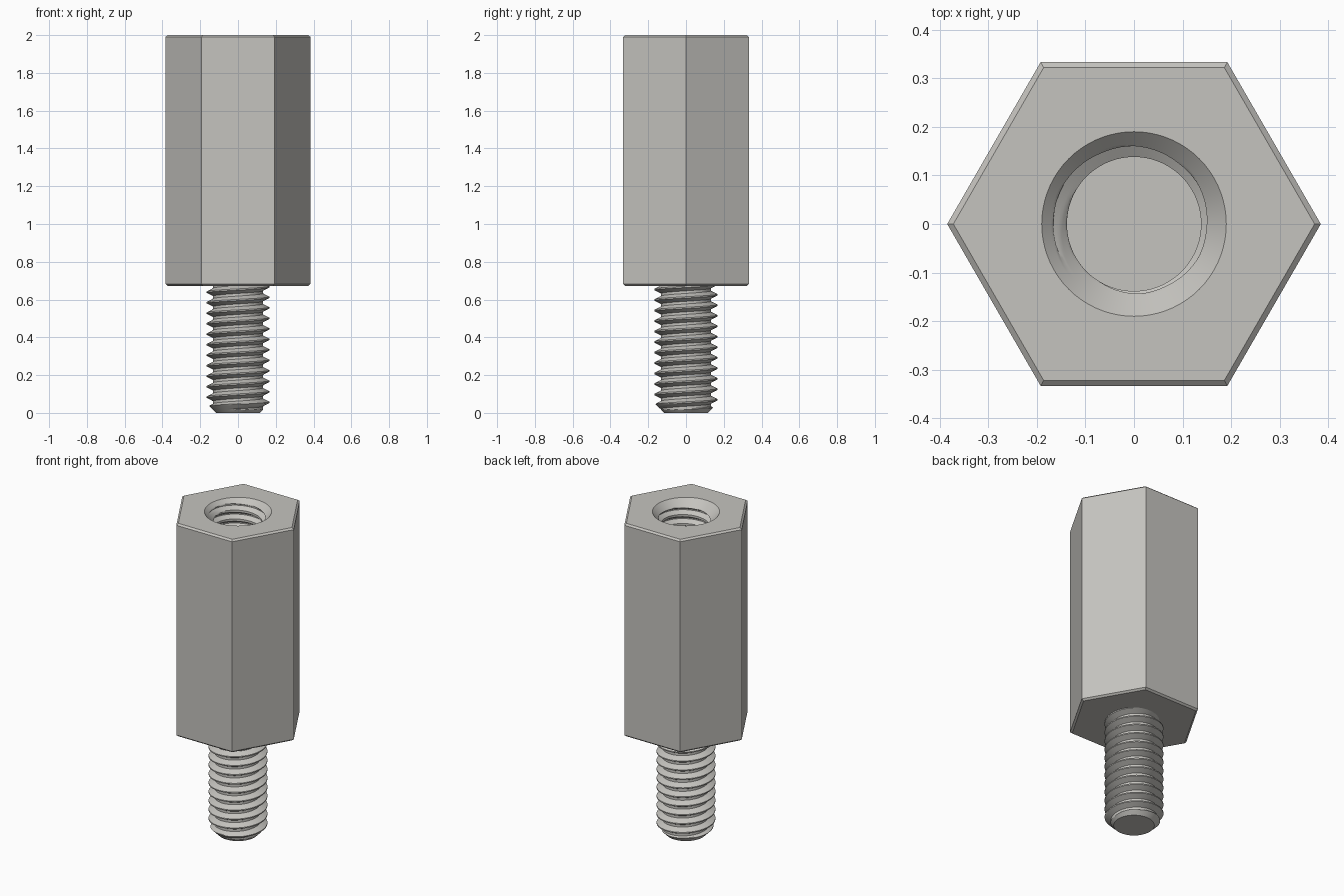
import bpy, bmesh
from math import pi, cos, tau, radians

cube = bpy.data.objects.get("Cube")
if cube:
    bpy.data.objects.remove(cube, do_unlink=True)

SEGMENTS = 72
STEPS = 16          # rows per thread turn
PITCH = 0.0556
MAJOR = 0.166
SHOULDER, TOP = 0.673, 2.0

steel = bpy.data.materials.new("light grey steel")
steel.use_nodes = True
colour = (0.56, 0.55, 0.52, 1)
steel.diffuse_color = colour
steel.node_tree.nodes["Principled BSDF"].inputs["Base Color"].default_value = colour


def circle(r, z):
    return lambda a: (r, z)


def hexagon(apothem, z):
    # polar outline with corners on the x axis
    return lambda a: (apothem / cos(a % (pi / 3) - pi / 6), z)


def thread(z0, z1, minor, limit):
    # rows that climb along a right-handed helix, trimmed at both ends
    def row(j):
        def point(a):
            z = min(max((j / STEPS + a / tau) * PITCH, z0), z1)
            phase = z / PITCH - a / tau
            d = abs(phase - round(phase))
            t = min(max((d - 1 / 16) / (5 / 16), 0), 1)
            return limit(MAJOR + (minor - MAJOR) * t, z), z
        return point
    first = int((z0 / PITCH - 1) * STEPS) - 1
    last = int(z1 / PITCH * STEPS) + 2
    return [row(j) for j in range(first, last + 1)]


def build(name, rings):
    bm = bmesh.new()
    grid = []
    for ring in rings:
        line = []
        for i in range(SEGMENTS + 1):
            a = tau * i / SEGMENTS
            r, z = ring(a)
            line.append(bm.verts.new((r * cos(a), r * cos(a - pi / 2), z)))
        grid.append(line)
    for low, high in zip(grid, grid[1:]):
        for i in range(SEGMENTS):
            bm.faces.new((low[i], low[i + 1], high[i + 1], high[i]))
    bmesh.ops.remove_doubles(bm, verts=bm.verts, dist=0.00005)
    bmesh.ops.recalc_face_normals(bm, faces=bm.faces)
    mesh = bpy.data.meshes.new(name)
    bm.to_mesh(mesh)
    bm.free()
    mesh.materials.append(steel)
    obj = bpy.data.objects.new(name, mesh)
    bpy.context.collection.objects.link(obj)
    bpy.ops.object.select_all(action="DESELECT")
    obj.select_set(True)
    bpy.context.view_layer.objects.active = obj
    bpy.ops.object.shade_smooth_by_angle(angle=radians(25))
    return obj


# Hexagonal body with chamfered rims and a countersunk, threaded blind hole
HOLE_FLOOR = 1.1
hole = thread(HOLE_FLOOR, TOP, 0.138, lambda r, z: max(r, 0.19 - (TOP - z)))
build("hex_body", [
    circle(0, SHOULDER),
    hexagon(0.322, SHOULDER),
    hexagon(0.333, SHOULDER + 0.01),
    hexagon(0.333, TOP - 0.01),
    hexagon(0.322, TOP),
    circle(0.19, TOP),
    *reversed(hole),
    circle(0, HOLE_FLOOR),
])

# Threaded stud with a bevelled tip, set slightly into the body
STUD_TOP = SHOULDER + 0.01
stud = thread(0, STUD_TOP, 0.132, lambda r, z: min(r, 0.115 + z))
build("threaded_stud", [circle(0, 0), *stud, circle(0, STUD_TOP)])
